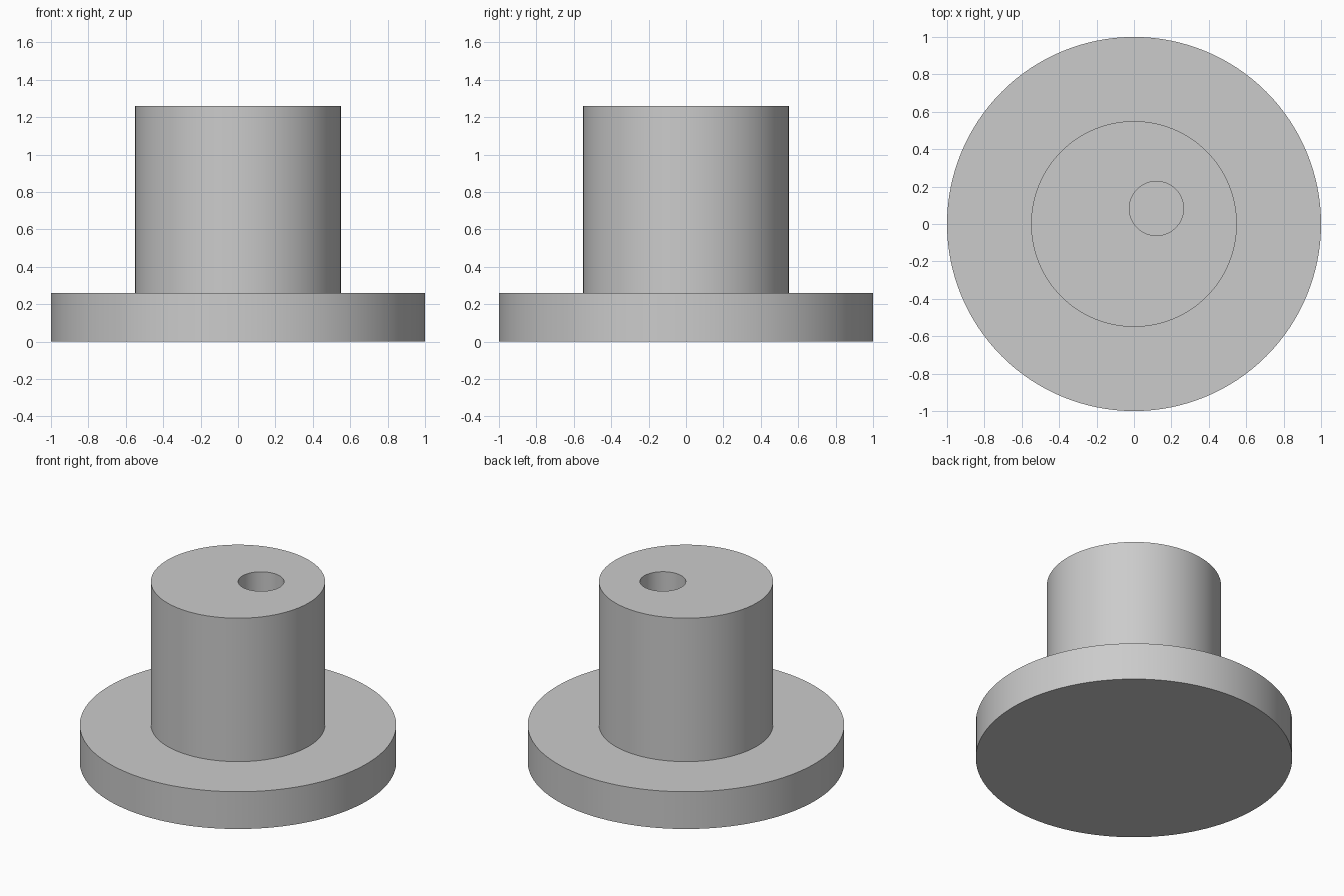
import bpy
import bmesh
from math import cos, sin, tau, radians

cube = bpy.data.objects.get("Cube")
if cube:
    bpy.data.objects.remove(cube, do_unlink=True)

# Single plain grey
grey = bpy.data.materials.new("plain_grey")
grey.use_nodes = True
color = (0.6, 0.6, 0.6, 1)
grey.diffuse_color = color
grey.node_tree.nodes["Principled BSDF"].inputs["Base Color"].default_value = color


def turned_part(name, profile, sides, center=(0, 0)):
    """Solid of revolution from (radius, height) pairs, bottom to top."""
    bm = bmesh.new()
    cx, cy = center
    rings = [[bm.verts.new((cx + r * cos(tau * i / sides), cy + r * sin(tau * i / sides), z))
              for i in range(sides)] for r, z in profile]
    for low, high in zip(rings, rings[1:]):
        for i in range(sides):
            j = (i + 1) % sides
            bm.faces.new((low[i], low[j], high[j], high[i]))
    bm.faces.new(rings[0][::-1])
    bm.faces.new(rings[-1])
    mesh = bpy.data.meshes.new(name)
    bm.to_mesh(mesh)
    bm.free()
    mesh.materials.append(grey)
    obj = bpy.data.objects.new(name, mesh)
    bpy.context.collection.objects.link(obj)
    return obj


FLANGE_TOP, POST_TOP = 0.26, 1.26

# Wide round flange with a narrower post rising from it
body = turned_part("flanged_post", [(1, 0), (1, FLANGE_TOP), (0.55, FLANGE_TOP), (0.55, POST_TOP)], 128)

# Off-centre blind bore running down the post to the flange
cutter = turned_part("bore_cutter", [(0.145, FLANGE_TOP), (0.145, POST_TOP + 0.1)], 64, (0.12, 0.083))
cutter.hide_render = True
bore = body.modifiers.new("bore", 'BOOLEAN')
bore.operation = 'DIFFERENCE'
bore.solver = 'EXACT'
bore.object = cutter

bpy.ops.object.select_all(action='DESELECT')
body.select_set(True)
bpy.context.view_layer.objects.active = body
bpy.ops.object.modifier_apply(modifier=bore.name)
bpy.data.objects.remove(cutter, do_unlink=True)

# Smooth walls, crisp rims
bpy.ops.object.shade_smooth_by_angle(angle=radians(30))
